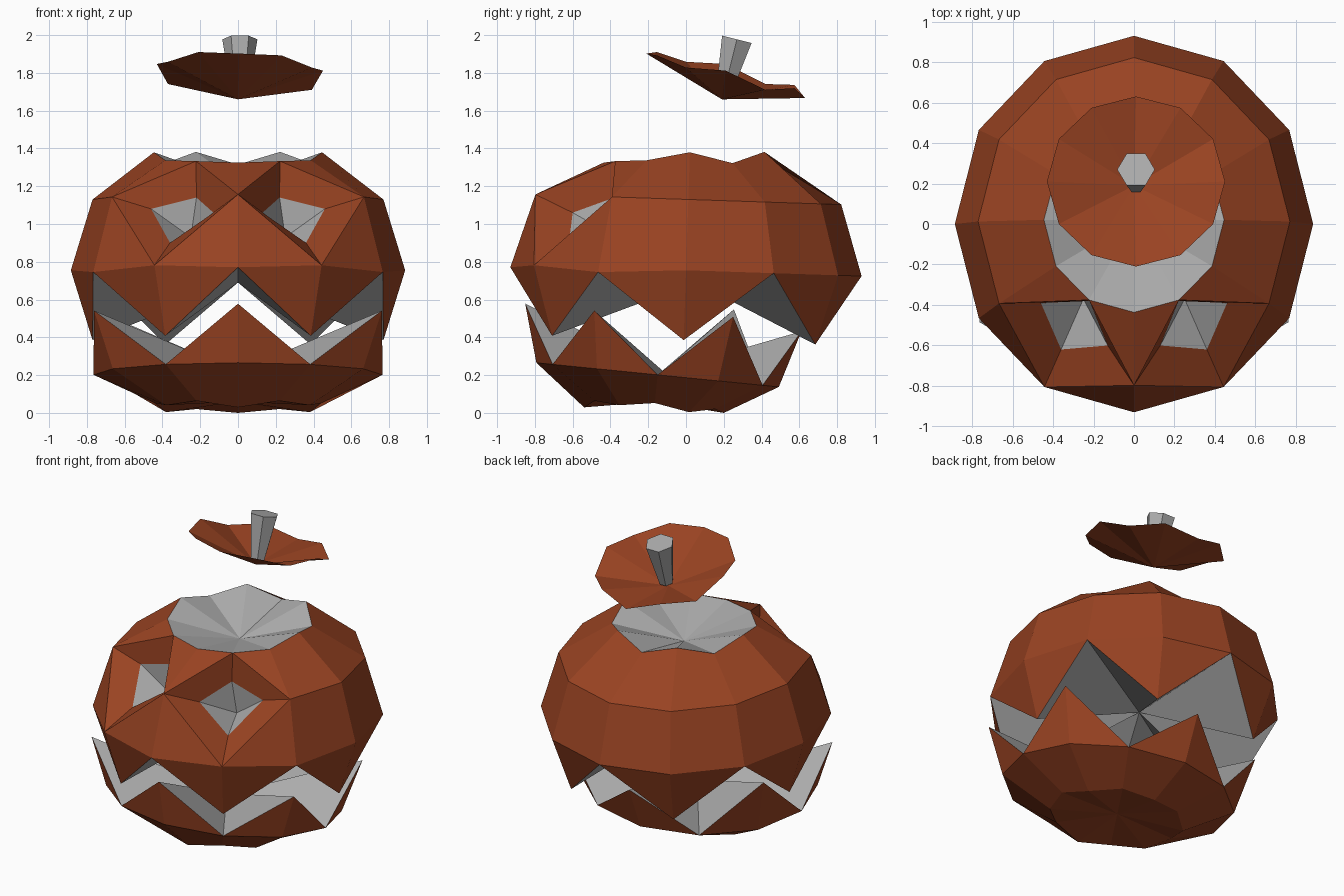
import bpy, bmesh
from math import sin, cos, radians, pi
from mathutils import Vector, Matrix

if "Cube" in bpy.data.objects:
    bpy.data.objects.remove(bpy.data.objects["Cube"])

N = 12


def material(name, rgb):
    m = bpy.data.materials.new(name)
    m.diffuse_color = (*rgb, 1)
    m.use_nodes = True
    m.node_tree.nodes["Principled BSDF"].inputs["Base Color"].default_value = m.diffuse_color
    return m


SKIN = material("skin", (0.32, 0.056, 0.016))
FLESH = material("flesh", (0.42, 0.42, 0.42))


def ring(bm, rx, ry, heights, mat):
    """Twelve points counted round from the front (-y)."""
    return [bm.verts.new(mat @ Vector((rx * sin(i * pi / 6), -ry * cos(i * pi / 6), h)))
            for i, h in enumerate(heights)]


def face(bm, slot, *vs):
    bm.faces.new(vs).material_index = slot


def finish(name, bm, mats, closed=True):
    if closed:
        bmesh.ops.recalc_face_normals(bm, faces=bm.faces[:])
    me = bpy.data.meshes.new(name)
    bm.to_mesh(me)
    bm.free()
    for m in mats:
        me.materials.append(m)
    ob = bpy.data.objects.new(name, me)
    bpy.context.collection.objects.link(ob)
    return ob


def alternate(even, odd, **_):
    return [odd if i % 2 else even for i in range(N)]


# Upper shell: three rings, pointed teeth, sunken top and pleated mouth roof
bm = bmesh.new()
tilt = Matrix.Translation((0, 0, 0.755)) @ Matrix.Rotation(radians(-1.9), 4, 'X')
top_heights = alternate(0.575, 0.625)
top_heights[1] = top_heights[11] = 0.565
top_heights[0] = 0.555
top_heights[5] = top_heights[7] = 0.64
mid_heights = alternate(0, 0)
mid_heights[0] = -0.015
mid_heights[2] = mid_heights[10] = -0.025
equator = ring(bm, 0.885, 0.93, mid_heights, tilt)
middle = ring(bm, 0.77, 0.81, [0.375] * N, tilt)
rim = ring(bm, 0.445, 0.455, top_heights, tilt)
fangs = ring(bm, 0.77, 0.805, [-0.37] * N, tilt)
well = bm.verts.new((0, 0.02, 1.22))
roof = bm.verts.new((0, 0.05, 0.69))
eye = {1, 11}
for i in range(N):
    j = (i + 1) % N
    for lo, hi in ((equator, middle), (middle, rim)):
        quad = [(lo, i), (lo, j), (hi, j), (hi, i)]
        face(bm, 0, *[r[k] for r, k in quad if not (r is middle and k in eye)])
    face(bm, 1, rim[i], rim[j], well)
    tip, gap = (i, j) if i % 2 else (j, i)
    face(bm, 0, equator[i], fangs[tip], equator[j])
    face(bm, 1, equator[gap], fangs[tip], roof)

# Eyes: sloped skin surround, then a grey pit
for s, k, outer in ((1, 1, 2), (-1, 11, 10)):
    corners = [rim[k], middle[outer], equator[k], middle[0]]
    hole = [bm.verts.new((s * x, y, z)) for x, y, z in
            ((0.22, -0.38, 1.14), (0.46, -0.39, 1.08), (0.36, -0.62, 0.90), (0.13, -0.60, 1.06))]
    pit = bm.verts.new((s * 0.25, -0.37, 0.93))
    for a in range(4):
        b = (a + 1) % 4
        face(bm, 0, corners[a], corners[b], hole[b], hole[a])
        face(bm, 1, hole[a], hole[b], pit)
for v in fangs[0::2]:
    bm.verts.remove(v)
finish("upper_shell", bm, (SKIN, FLESH))

# Lower jaw: bowl with upright teeth, dimpled base and pleated mouth floor
bm = bmesh.new()
tilt = Matrix.Translation((0, -0.12, 0.505)) @ Matrix.Rotation(radians(-5.7), 4, 'X')
tooth_heights = [0] * N
tooth_heights[4], tooth_heights[8] = 0.04, 0.08
base_heights = alternate(-0.485, -0.455)
base_heights[0], base_heights[1], base_heights[11] = -0.515, -0.475, -0.475
teeth = ring(bm, 0.88, 0.735, tooth_heights, tilt)
lip = ring(bm, 0.765, 0.645, [-0.305] * N, tilt)
base = ring(bm, 0.44, 0.37, base_heights, tilt)
dimple = bm.verts.new((0, -0.16, 0.06))
floor = bm.verts.new((0, -0.12, 0.22))
for i in range(N):
    j = (i + 1) % N
    face(bm, 0, lip[i], base[i], base[j], lip[j])
    face(bm, 0, base[i], dimple, base[j])
    tip, gap = (j, i) if i % 2 else (i, j)
    face(bm, 0, teeth[tip], lip[i], lip[j])
    face(bm, 1, teeth[tip], lip[gap], floor)
for v in teeth[1::2]:
    bm.verts.remove(v)
for v in bm.verts:
    v.co.z = max(v.co.z, 0)
finish("lower_jaw", bm, (SKIN, FLESH))

# Lid: tilted wavy dish
bm = bmesh.new()
wave = alternate(0, 0.045)
wave[1] = wave[11] = 0.015
edge = ring(bm, 0.44, 0.42, wave, Matrix.Translation((0.01, 0.21, 1.785)))
for v in edge:
    v.co.z -= 0.28 * (v.co.y - 0.21) + 0.04 * v.co.x
apex = bm.verts.new((0, 0.19, 1.66))
for i in range(N):
    face(bm, 0, edge[i], edge[(i + 1) % N], apex)
finish("lid", bm, (SKIN,), closed=False)

# Stem: six-sided, widening upward, leaning back
bm = bmesh.new()
bmesh.ops.create_cone(bm, cap_ends=True, segments=6, radius1=0.045, radius2=0.093, depth=0.30,
                      matrix=Matrix.Translation((0.01, 0.233, 1.832)) @ Matrix.Rotation(radians(-14), 4, 'X')
                      @ Matrix.Rotation(radians(30), 4, 'Z'))
finish("stem", bm, (FLESH,))
